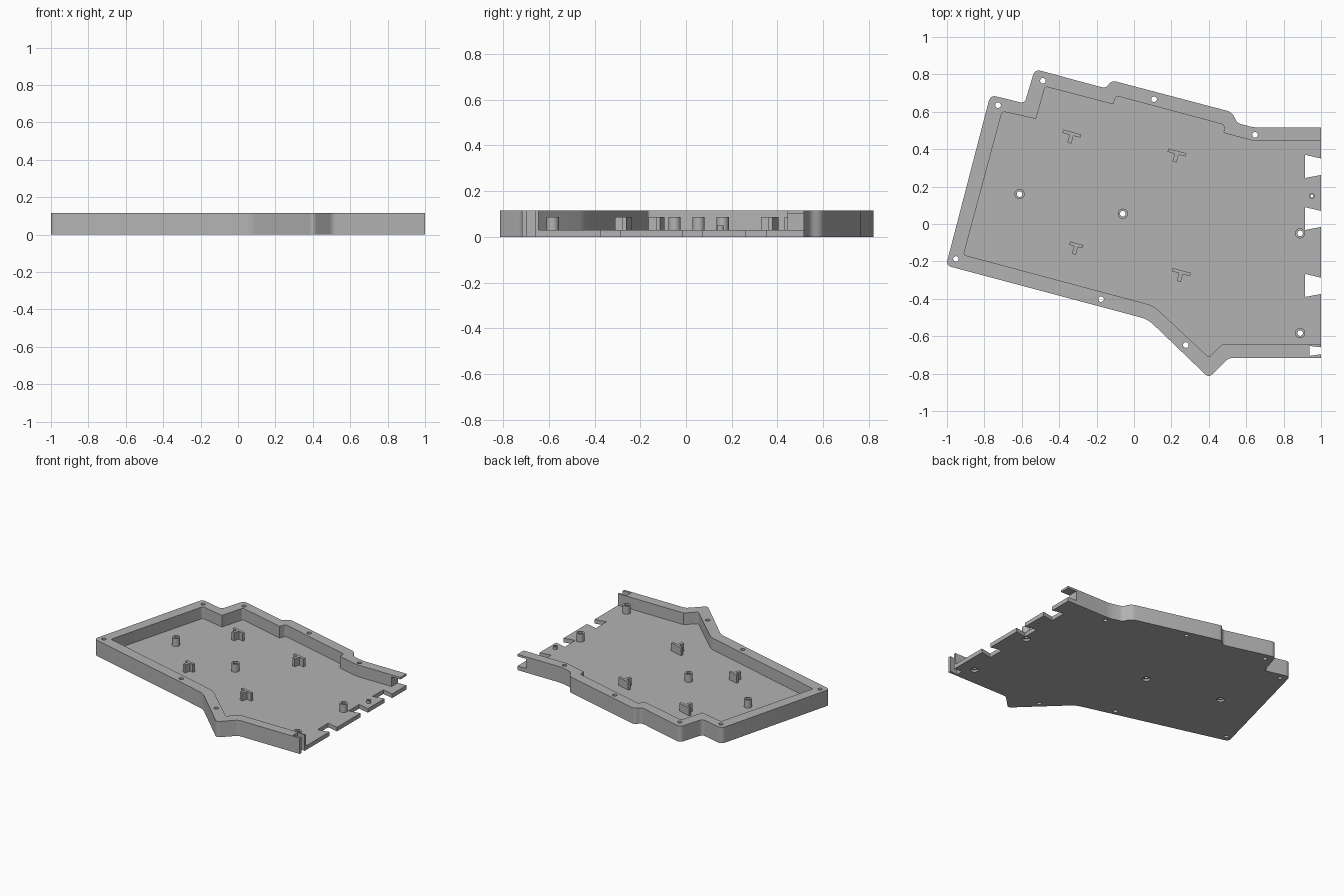
import bpy, bmesh, math
from mathutils import Vector, Matrix

cube = bpy.data.objects.get("Cube")
if cube:
    bpy.data.objects.remove(cube, do_unlink=True)

HEIGHT, FLOOR, POST_TOP = 0.115, 0.03, 0.088

grey = bpy.data.materials.new("plain grey")
grey.use_nodes = True
grey.diffuse_color = (0.45, 0.45, 0.45, 1)
grey.node_tree.nodes["Principled BSDF"].inputs["Base Color"].default_value = grey.diffuse_color


def make_object(name, bm):
    bmesh.ops.recalc_face_normals(bm, faces=bm.faces)
    mesh = bpy.data.meshes.new(name)
    bm.to_mesh(mesh)
    bm.free()
    mesh.materials.append(grey)
    ob = bpy.data.objects.new(name, mesh)
    bpy.context.collection.objects.link(ob)
    return ob


def rounded(points, steps=5):
    """Round each (x, y, cut) corner; cut is the length trimmed off each side."""
    out = []
    for i, (x, y, cut) in enumerate(points):
        p = Vector((x, y))
        if not cut:
            out.append(p)
            continue
        a = p + (Vector(points[i - 1][:2]) - p).normalized() * cut
        b = p + (Vector(points[(i + 1) % len(points)][:2]) - p).normalized() * cut
        for k in range(steps + 1):
            t = k / steps
            out.append(a * (1 - t) ** 2 + p * 2 * t * (1 - t) + b * t * t)
    return out


def add_prism(bm, points, z0, z1):
    face = bm.faces.new([bm.verts.new((p[0], p[1], z0)) for p in points])
    ext = bmesh.ops.extrude_face_region(bm, geom=[face])
    top = [v for v in ext["geom"] if isinstance(v, bmesh.types.BMVert)]
    bmesh.ops.translate(bm, verts=top, vec=(0, 0, z1 - z0))


def add_cylinder(bm, x, y, r, z0, z1):
    bmesh.ops.create_cone(bm, cap_ends=True, segments=24, radius1=r, radius2=r, depth=z1 - z0,
                          matrix=Matrix.Translation((x, y, (z0 + z1) / 2)))


def prism(name, points, z0, z1):
    bm = bmesh.new()
    add_prism(bm, points, z0, z1)
    return make_object(name, bm)


def subtract(ob, cutter):
    mod = ob.modifiers.new("cut", "BOOLEAN")
    mod.operation, mod.solver, mod.object = "DIFFERENCE", "EXACT", cutter
    with bpy.context.temp_override(object=ob, active_object=ob):
        bpy.ops.object.modifier_apply(modifier=mod.name)


# Tray body and the open-ended cavity
outer = [(-1.005, -0.222, 0.03), (-0.768, 0.69, 0.035), (-0.585, 0.645, 0.025), (-0.53, 0.828, 0.035),
         (-0.15, 0.725, 0.025), (-0.12, 0.768, 0.025), (0.525, 0.598, 0.03), (0.55, 0.54, 0.025),
         (0.645, 0.515, 0.03), (1, 0.515, 0), (1, -0.717, 0), (0.505, -0.717, 0.02),
         (0.4, -0.822, 0.025), (0.075, -0.51, 0.04)]
inner = [(-0.911, -0.165, 0.015), (-0.705, 0.602, 0.02), (-0.524, 0.562, 0), (-0.475, 0.735, 0.015),
         (-0.112, 0.64, 0), (-0.095, 0.685, 0.015), (0.485, 0.53, 0.02), (0.478, 0.487, 0.01),
         (0.645, 0.443, 0.03), (1.1, 0.443, 0), (1.1, -0.645, 0), (0.47, -0.645, 0),
         (0.4, -0.713, 0.01), (0.22, -0.545, 0.03), (0.105, -0.437, 0.04)]
body = prism("tray_body", rounded(outer), 0, HEIGHT)
cutters = [prism("cavity_cutter", rounded(inner), FLOOR, 0.2)]

# Dovetail notches along the open edge
for y0, y1 in ((0.246, 0.37), (-0.032, 0.09), (-0.39, -0.267)):
    cutters.append(prism("notch_cutter", [(0.915, y0), (1.085, y0 + 0.032),
                                          (1.085, y1 - 0.04), (0.915, y1)], -0.1, 0.2))
cutters.append(prism("wall_slot_cutter", [(0.938, -0.705), (1.05, -0.69),
                                          (1.05, -0.665), (0.938, -0.652)], -0.1, 0.2))
# Recess beneath the rear wall's end cap
cutters.append(prism("cap_recess_cutter", [(0.93, 0.42), (1.1, 0.42), (1.1, 0.6), (0.93, 0.6)],
                     FLOOR, 0.1))

# Screw holes in the rim
screws = [(-0.727, 0.635), (-0.487, 0.766), (0.107, 0.667), (0.647, 0.477),
          (-0.952, -0.187), (-0.176, -0.402), (0.277, -0.647)]
posts = [(-0.612, 0.16), (-0.06, 0.055), (0.888, -0.05), (0.888, -0.583)]
peg = (0.951, 0.15)
bm = bmesh.new()
for x, y in screws + posts:
    add_cylinder(bm, x, y, 0.015, -0.1, 0.2)
add_cylinder(bm, *peg, 0.008, -0.1, 0.2)
bores = make_object("bore_cutter", bm)
cutters.append(bores)

# Counterbores under the posts
bm = bmesh.new()
for x, y in posts:
    add_cylinder(bm, x, y, 0.026, -0.1, 0.015)
cutters.append(make_object("counterbore_cutter", bm))
for cutter in cutters:
    subtract(body, cutter)

# Hollow standoff posts and the small peg
parts = [body]
for i, (x, y) in enumerate(posts + [peg]):
    small = i == len(posts)
    bm = bmesh.new()
    add_cylinder(bm, x, y, 0.015 if small else 0.027, 0.02, 0.05 if small else POST_TOP)
    ob = make_object("small_peg" if small else f"standoff_post_{i + 1}", bm)
    subtract(ob, bores)
    parts.append(ob)

# T-shaped supports
for i, (x, y, half) in enumerate(((-0.332, 0.483, 0.05), (0.23, 0.382, 0.05),
                                  (-0.308, -0.112, 0.037), (0.253, -0.257, 0.05))):
    t, s, drop = 0.009, 0.011, 0.052
    tee = [(-half, t), (-half, -t), (-s, -t), (-s, -drop), (s, -drop), (s, -t), (half, -t), (half, t)]
    turn = Matrix.Rotation(math.radians(-15), 2)
    parts.append(prism(f"tee_support_{i + 1}", [turn @ Vector(p) + Vector((x, y)) for p in tee],
                       0.02, POST_TOP))

for cutter in cutters:
    bpy.data.objects.remove(cutter, do_unlink=True)

# Smooth the rounded corners and keep the edges sharp
bpy.ops.object.select_all(action="DESELECT")
for ob in parts:
    ob.select_set(True)
bpy.context.view_layer.objects.active = body
bpy.ops.object.shade_smooth_by_angle(angle=math.radians(30))
